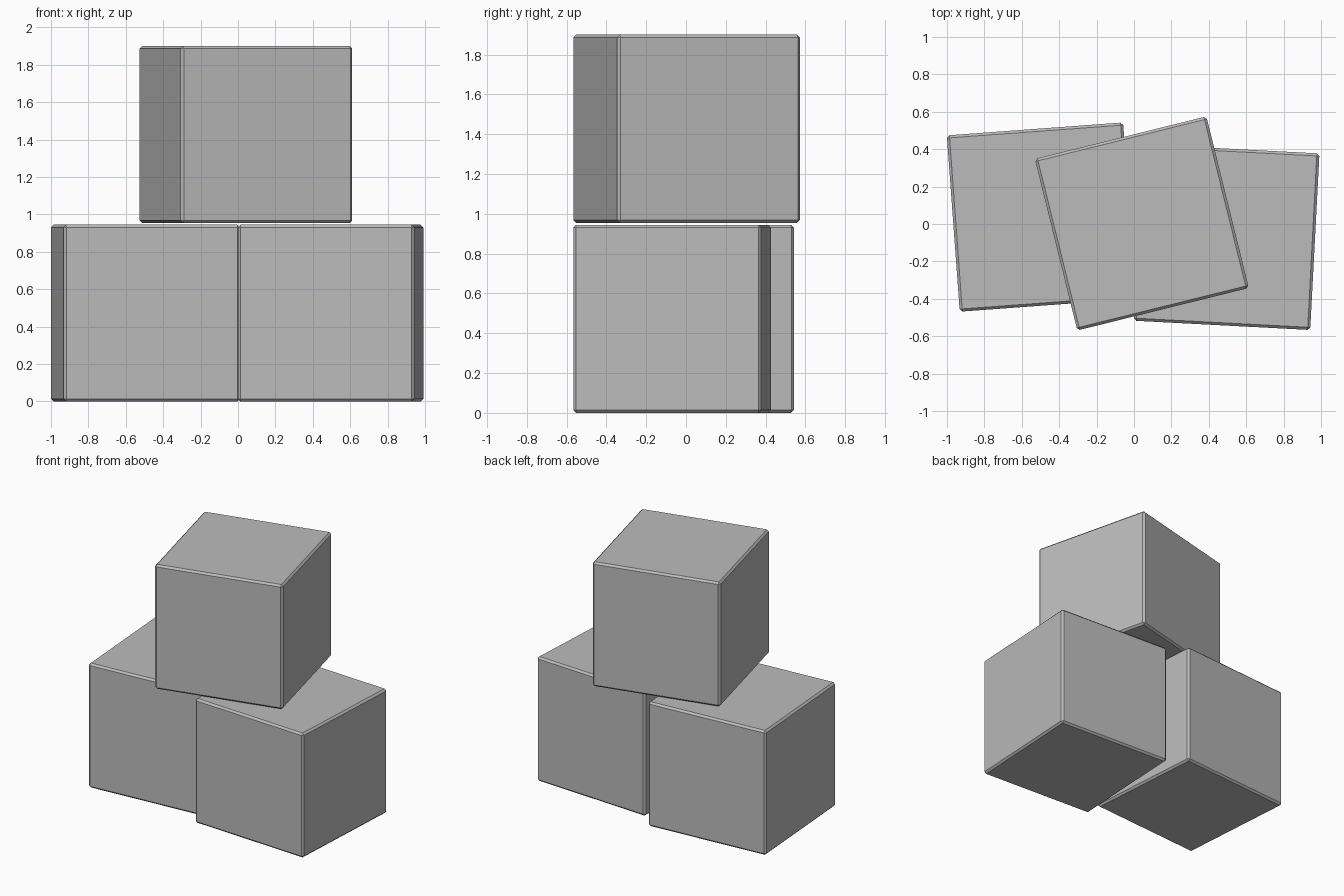
import bpy
from math import radians

default = bpy.data.objects.get("Cube")
if default:
    bpy.data.objects.remove(default, do_unlink=True)

SIZE = 0.945

# Plain grey shared by all boxes
grey = bpy.data.materials.new("plain_grey")
grey.use_nodes = True
colour = (0.5, 0.5, 0.5, 1)
grey.diffuse_color = colour
grey.node_tree.nodes["Principled BSDF"].inputs["Base Color"].default_value = colour


def box(name, x, y, bottom, turn):
    """Cube with a narrow flat chamfer, turned about the vertical."""
    bpy.ops.mesh.primitive_cube_add(size=SIZE, location=(x, y, bottom + SIZE / 2),
                                    rotation=(0, 0, radians(turn)))
    obj = bpy.context.object
    obj.name = name
    obj.data.materials.append(grey)
    bevel = obj.modifiers.new("chamfer", "BEVEL")
    bevel.width = 0.014
    bevel.segments = 1
    return obj


# Two boxes side by side, one stacked across them
box("lower_right_box", -0.495, 0.037, 0, 4.2)
box("lower_left_box", 0.495, -0.07, 0, -3.0)
box("upper_box", 0.042, 0.003, 0.955, 13.9)
